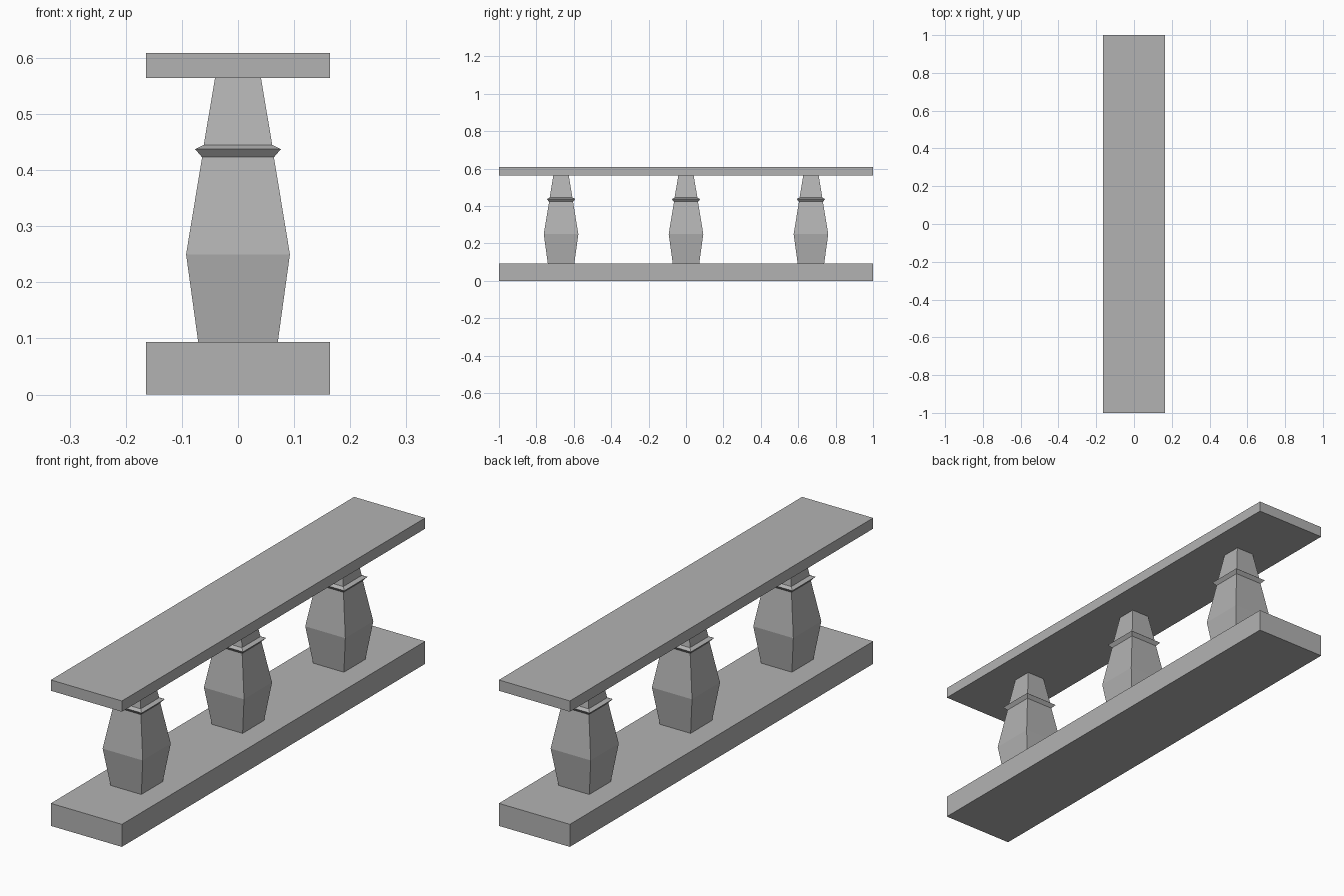
import bpy, bmesh

if "Cube" in bpy.data.objects:
    bpy.data.objects.remove(bpy.data.objects["Cube"])

# Mid-grey stone shared by every part
stone = bpy.data.materials.new("stone")
stone.diffuse_color = (0.45, 0.45, 0.45, 1)
stone.use_nodes = True
stone.node_tree.nodes["Principled BSDF"].inputs["Base Color"].default_value = stone.diffuse_color

def make_object(name, bm, y=0.0):
    bmesh.ops.recalc_face_normals(bm, faces=bm.faces)
    mesh = bpy.data.meshes.new(name)
    bm.to_mesh(mesh)
    bm.free()
    mesh.materials.append(stone)
    obj = bpy.data.objects.new(name, mesh)
    obj.location.y = y
    bpy.context.collection.objects.link(obj)

def slab(name, half_x, half_y, z0, z1):
    bm = bmesh.new()
    bmesh.ops.create_cube(bm, size=1)
    for v in bm.verts:
        v.co.x *= 2 * half_x
        v.co.y *= 2 * half_y
        v.co.z = z0 if v.co.z < 0 else z1
    make_object(name, bm)

def square_loft(name, profile, y):
    """Stack square rings of (half width, height) and cap both ends."""
    bm = bmesh.new()
    rings = [[bm.verts.new((sx * h, sy * h, z))
              for sx, sy in ((-1, -1), (1, -1), (1, 1), (-1, 1))]
             for h, z in profile]
    for low, high in zip(rings, rings[1:]):
        for i in range(4):
            j = (i + 1) % 4
            bm.faces.new((low[i], low[j], high[j], high[i]))
    bm.faces.new(rings[0][::-1])
    bm.faces.new(rings[-1])
    make_object(name, bm, y)

# Bottom plinth and top handrail
slab("base_plinth", 0.164, 1.0, 0.0, 0.094)
slab("top_rail", 0.164, 1.0, 0.564, 0.609)

# Three square balusters with a bulging body, collar and tapered neck
profile = [(0.071, 0.094), (0.0925, 0.250), (0.064, 0.423),
           (0.0765, 0.4375), (0.061, 0.445), (0.041, 0.564)]
for label, y in (("front", -0.668), ("middle", 0.0), ("back", 0.668)):
    square_loft(f"baluster_{label}", profile, y)
